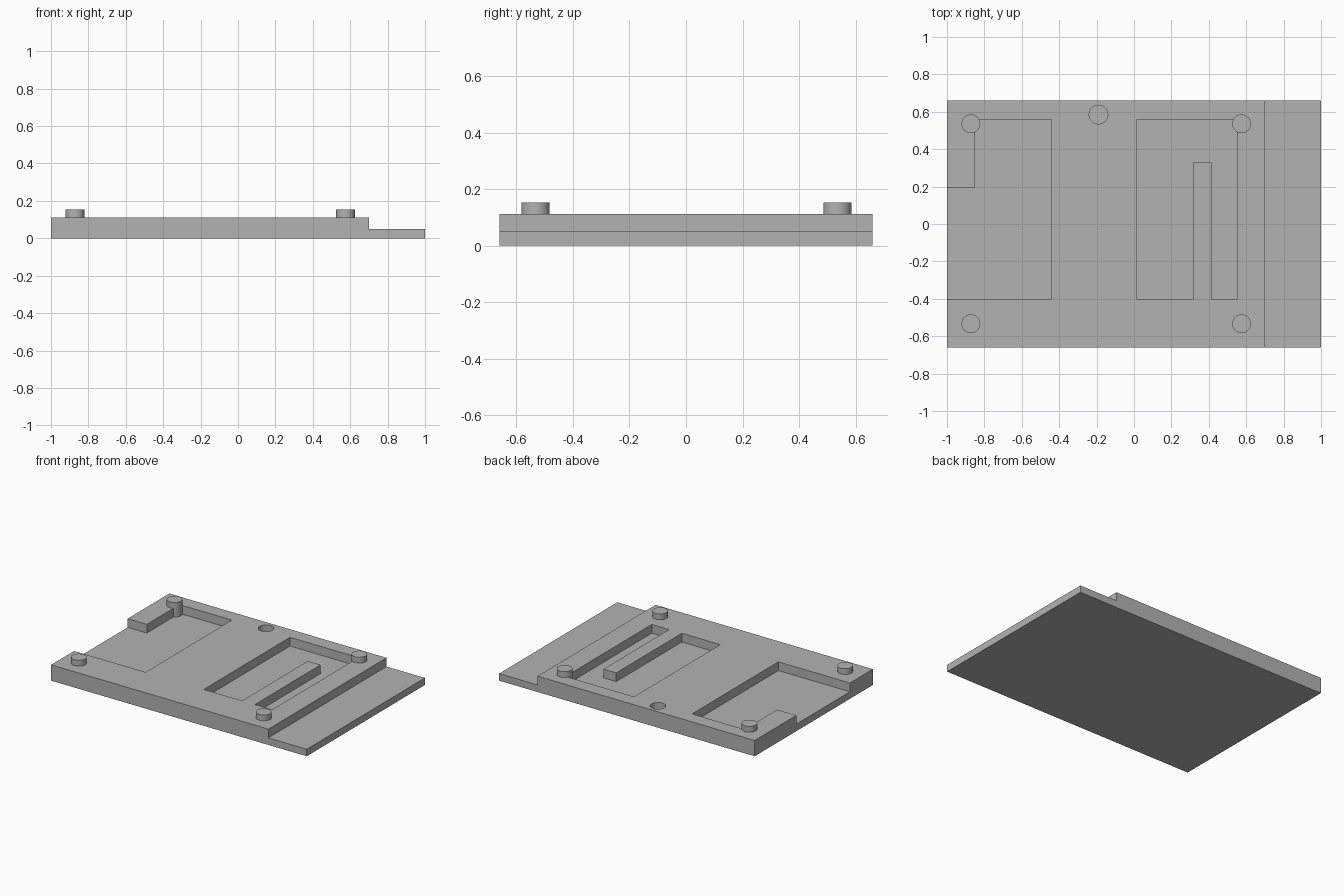
import bpy
import bmesh
from mathutils import Vector

cube = bpy.data.objects.get("Cube")
if cube:
    bpy.data.objects.remove(cube, do_unlink=True)

HALF_Y, FLOOR, DECK, PEG_TOP = 0.66, 0.05, 0.112, 0.153
RADIUS = 0.05

grey = bpy.data.materials.new("light_grey")
grey.use_nodes = True
colour = (0.45, 0.45, 0.45, 1)
grey.diffuse_color = colour
grey.node_tree.nodes["Principled BSDF"].inputs["Base Color"].default_value = colour


def finish(name, bm):
    bmesh.ops.recalc_face_normals(bm, faces=bm.faces)
    mesh = bpy.data.meshes.new(name)
    bm.to_mesh(mesh)
    bm.free()
    mesh.materials.append(grey)
    obj = bpy.data.objects.new(name, mesh)
    bpy.context.collection.objects.link(obj)
    return obj


def prism(name, points, direction):
    """Extrude a closed outline along a direction."""
    bm = bmesh.new()
    face = bm.faces.new([bm.verts.new(p) for p in points])
    result = bmesh.ops.extrude_face_region(bm, geom=[face], use_keep_orig=True)
    moved = [g for g in result["geom"] if isinstance(g, bmesh.types.BMVert)]
    bmesh.ops.translate(bm, verts=moved, vec=Vector(direction))
    return finish(name, bm)


def cylinder(name, x, y, bottom, top):
    bm = bmesh.new()
    bmesh.ops.create_cone(bm, cap_ends=True, segments=48, radius1=RADIUS,
                          radius2=RADIUS, depth=top - bottom)
    bmesh.ops.translate(bm, verts=bm.verts, vec=(x, y, (top + bottom) / 2))
    return finish(name, bm)


def pocket(name, outline):
    return prism(name, [(x, y, FLOOR) for x, y in outline], (0, 0, DECK))


# Stepped plate, extruded front to back
profile = [(-1, 0), (1, 0), (1, FLOOR), (0.7, FLOOR), (0.7, DECK), (-1, DECK)]
plate = prism("stepped_plate", [(x, -HALF_Y, z) for x, z in profile],
              (0, 2 * HALF_Y, 0))

# Open-sided pocket, pocket with a rib, and a blind hole
cutters = [
    pocket("open_pocket_cutter", [
        (-1.1, -0.404), (-0.44, -0.404), (-0.44, 0.56),
        (-0.85, 0.56), (-0.85, 0.195), (-1.1, 0.195)]),
    pocket("ribbed_pocket_cutter", [
        (0.015, -0.404), (0.315, -0.404), (0.315, 0.33), (0.415, 0.33),
        (0.415, -0.404), (0.55, -0.404), (0.55, 0.56), (0.015, 0.56)]),
    cylinder("blind_hole_cutter", -0.19, 0.585, FLOOR, PEG_TOP),
]
for cutter in cutters:
    cutter.hide_render = True
    mod = plate.modifiers.new(cutter.name, "BOOLEAN")
    mod.operation = "DIFFERENCE"
    mod.solver = "EXACT"
    mod.object = cutter

# Bake the cuts and drop the cutters
depsgraph = bpy.context.evaluated_depsgraph_get()
cut_mesh = bpy.data.meshes.new_from_object(plate.evaluated_get(depsgraph))
plate.modifiers.clear()
plate.data = cut_mesh
for cutter in cutters:
    bpy.data.objects.remove(cutter, do_unlink=True)

# Four locating pegs standing on the pocket floor level
pegs = []
for side, x in (("right", -0.872), ("left", 0.575)):
    for end, y in (("front", -0.533), ("back", 0.536)):
        pegs.append(cylinder(f"{end}_{side}_peg", x, y, FLOOR, PEG_TOP))

bpy.ops.object.select_all(action="DESELECT")
for obj in pegs + [plate]:
    obj.select_set(True)
bpy.context.view_layer.objects.active = plate
bpy.ops.object.shade_smooth_by_angle()
